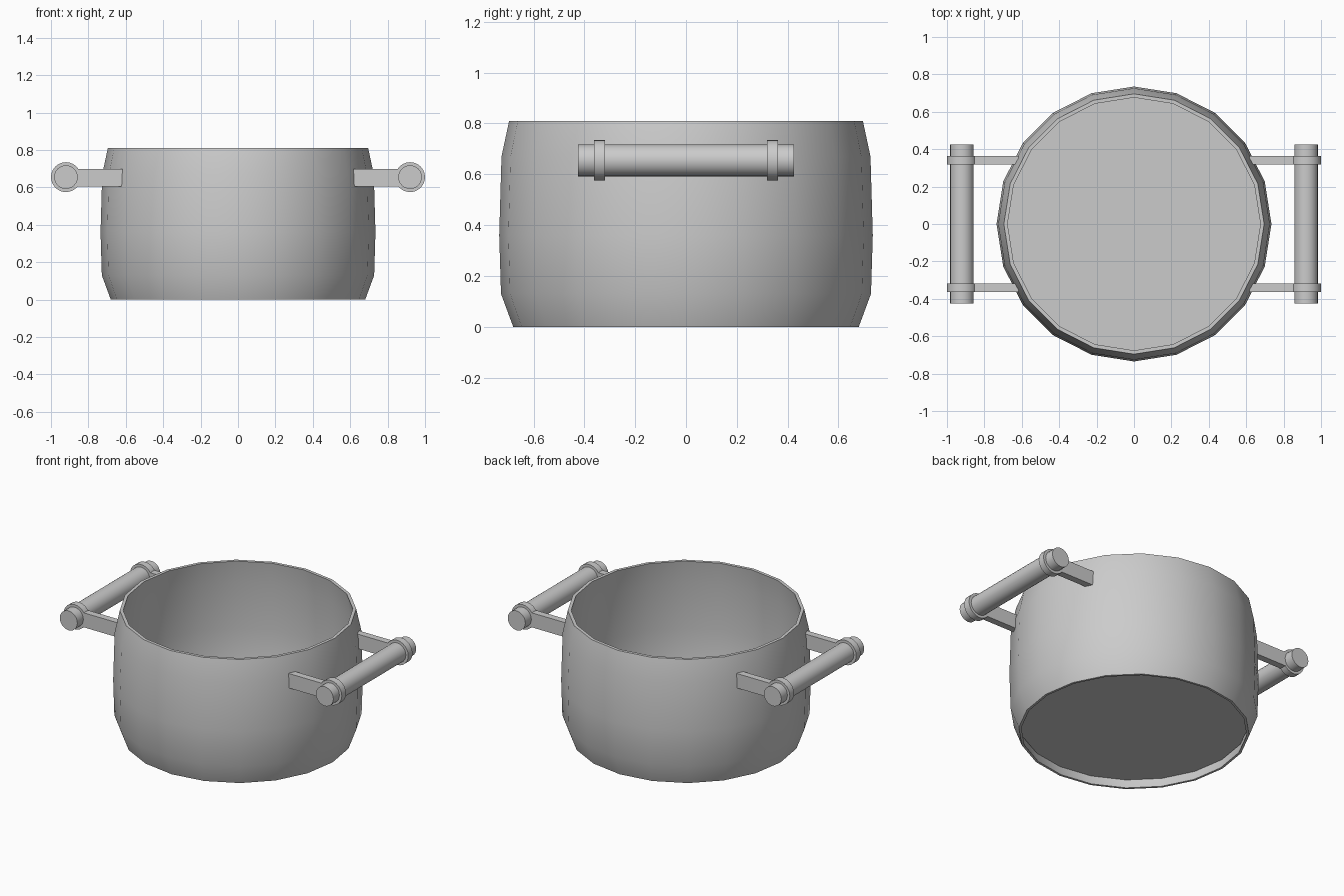
import bpy, bmesh, math

if "Cube" in bpy.data.objects:
    bpy.data.objects.remove(bpy.data.objects["Cube"])


def smooth(obj):
    bpy.ops.object.select_all(action='DESELECT')
    obj.select_set(True)
    bpy.context.view_layer.objects.active = obj
    bpy.ops.object.shade_smooth_by_angle(angle=math.radians(35))


def lathe(name, profile, sides):
    # Revolve a closed (radius, z) profile around z
    bm = bmesh.new()
    rings = []
    for i in range(sides):
        a = 2 * math.pi * i / sides
        rings.append([bm.verts.new((r * math.cos(a), r * math.sin(a), z)) for r, z in profile])
    n = len(profile)
    for i in range(sides):
        p, q = rings[i], rings[(i + 1) % sides]
        for j in range(n):
            k = (j + 1) % n
            bm.faces.new((p[j], q[j], q[k], p[k]))
    bmesh.ops.recalc_face_normals(bm, faces=bm.faces)
    mesh = bpy.data.meshes.new(name)
    bm.to_mesh(mesh)
    bm.free()
    obj = bpy.data.objects.new(name, mesh)
    bpy.context.collection.objects.link(obj)
    smooth(obj)
    return obj


def rod_y(name, radius, length, loc):
    bpy.ops.mesh.primitive_cylinder_add(vertices=24, radius=radius, depth=length,
                                        location=loc, rotation=(math.pi / 2, 0, 0))
    obj = bpy.context.object
    obj.name = name
    smooth(obj)


def box(name, size, loc):
    bpy.ops.mesh.primitive_cube_add(size=1, location=loc)
    obj = bpy.context.object
    obj.name = name
    obj.scale = size


# Pot wall: outer profile upward, then inner profile downward
lathe("pot_wall", [(0.68, 0), (0.728, 0.13), (0.735, 0.36), (0.726, 0.67), (0.696, 0.81),
                   (0.676, 0.81), (0.698, 0.66), (0.706, 0.36), (0.699, 0.14), (0.665, 0)], 20)

# Raised floor
bpy.ops.mesh.primitive_circle_add(vertices=20, radius=0.676, fill_type='NGON',
                                  location=(0, 0, 0.06), rotation=(0, 0, 0))
bpy.context.object.name = "pot_floor"

# Side handles
HX, HZ = 0.92, 0.655
for side, sx in (("left", -1), ("right", 1)):
    rod_y(f"{side}_handle_bar", 0.063, 0.85, (sx * HX, 0, HZ))
    for end, sy in (("front", -1), ("back", 1)):
        y = sy * 0.341
        rod_y(f"{side}_{end}_handle_ring", 0.08, 0.044, (sx * HX, y, HZ))
        box(f"{side}_{end}_handle_arm", (0.25, 0.044, 0.094), (sx * 0.742, y, 0.652))
